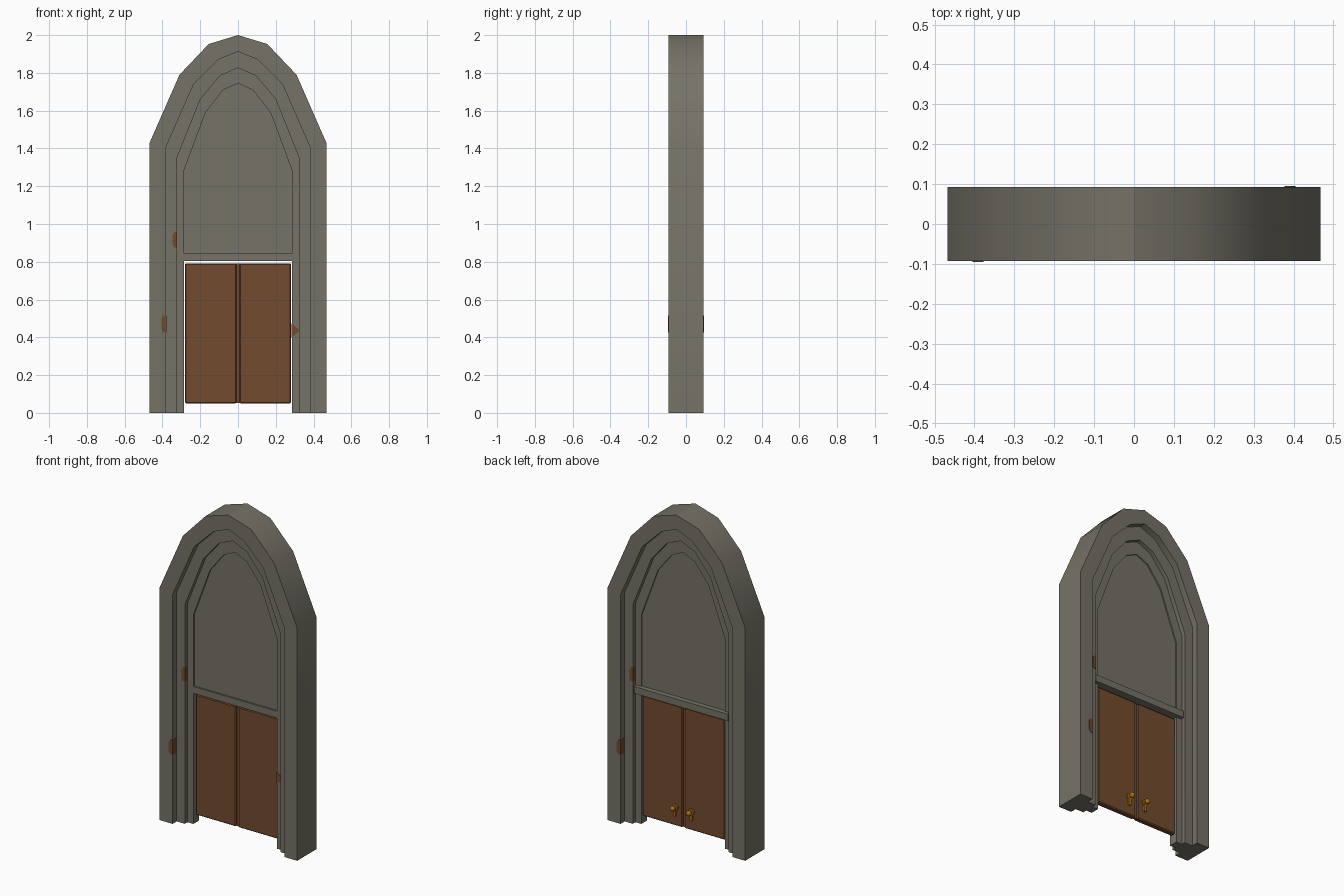
import bpy, bmesh, math
from mathutils import Matrix

if "Cube" in bpy.data.objects:
    bpy.data.objects.remove(bpy.data.objects["Cube"])


def material(name, rgb):
    m = bpy.data.materials.new(name)
    m.diffuse_color = (*rgb, 1)
    m.use_nodes = True
    m.node_tree.nodes["Principled BSDF"].inputs["Base Color"].default_value = m.diffuse_color
    return m


STONE = material("grey_stone", (0.181, 0.168, 0.138))
WOOD = material("brown_wood", (0.171, 0.069, 0.027))
BRASS = material("old_brass", (0.402, 0.156, 0.010))


def finish(name, bm, mat):
    bmesh.ops.recalc_face_normals(bm, faces=bm.faces[:])
    me = bpy.data.meshes.new(name)
    bm.to_mesh(me)
    bm.free()
    me.materials.append(mat)
    ob = bpy.data.objects.new(name, me)
    bpy.context.collection.objects.link(ob)
    return ob


def smooth(ob, deg):
    bpy.ops.object.select_all(action='DESELECT')
    ob.select_set(True)
    bpy.context.view_layer.objects.active = ob
    bpy.ops.object.shade_smooth_by_angle(angle=math.radians(deg))


def prism(name, pts, y0, y1, mat):
    """Extrude an x-z outline from y0 to y1."""
    bm = bmesh.new()
    f = bm.faces.new([bm.verts.new((x, y0, z)) for x, z in pts])
    r = bmesh.ops.extrude_face_region(bm, geom=[f])
    vs = [v for v in r["geom"] if isinstance(v, bmesh.types.BMVert)]
    bmesh.ops.translate(bm, verts=vs, vec=(0, y1 - y0, 0))
    return finish(name, bm, mat)


def box(name, x0, x1, y0, y1, z0, z1, mat, bevel=0):
    ob = prism(name, [(x0, z0), (x1, z0), (x1, z1), (x0, z1)], y0, y1, mat)
    if bevel:
        b = ob.modifiers.new("bevel", 'BEVEL')
        b.width, b.segments = bevel, 1
    return ob


def arch(half, bottom=0.0):
    """Full pointed arch outline from the right half (foot to crown)."""
    side = [(half[0][0], bottom)] + half
    return [(-x, z) for x, z in side] + [(x, z) for x, z in reversed(side[:-1])]


def ring(name, outer, inner, d):
    """Arched band between two outlines, reaching y = -d to d."""
    bm = bmesh.new()
    n = len(outer)
    loops = [[bm.verts.new((x, y, z)) for x, z in o]
             for o, y in ((outer, -d), (outer, d), (inner, d), (inner, -d))]
    for k in range(4):
        a, b = loops[k], loops[(k + 1) % 4]
        for i in range(n - 1):
            bm.faces.new((a[i], a[i + 1], b[i + 1], b[i]))
    for i in (0, n - 1):
        bm.faces.new([l[i] for l in loops])
    smooth(finish(name, bm, STONE), 33)


# Stepped stone arch
HALVES = [
    [(0.468, 1.43), (0.31, 1.79), (0.155, 1.953), (0, 2.0)],
    [(0.38, 1.41), (0.235, 1.74), (0.105, 1.87), (0, 1.913)],
    [(0.325, 1.345), (0.20, 1.66), (0.095, 1.785), (0, 1.826)],
    [(0.285, 1.285), (0.172, 1.59), (0.078, 1.71), (0, 1.745)],
]
outlines = [arch(h) for h in HALVES]
for i, (name, d) in enumerate((("outer_arch", 0.093), ("middle_arch", 0.053),
                               ("inner_arch", 0.027))):
    ring(name, outlines[i], outlines[i + 1], d)

# Blind panel above the doors, and the lintel under it
prism("arch_panel", arch(HALVES[3], 0.82), -0.017, 0.019, STONE)
box("lintel", -0.286, 0.286, -0.027, 0.03, 0.803, 0.845, STONE)
box("lintel_back_ledge", -0.32, 0.32, 0.015, 0.05, 0.803, 0.845, STONE)

# Double doors with a recessed centre strip
for s, side in ((-1, "left"), (1, "right")):
    x0, x1 = sorted((s * 0.008, s * 0.281))
    box(side + "_door", x0, x1, -0.01, 0.024, 0.05, 0.792, WOOD, 0.006)
    # Round knob on a plate with a drop handle, back side only
    bm = bmesh.new()
    rot = Matrix.Rotation(math.pi / 2, 4, 'X')
    for r, depth, y in ((0.02, 0.008, 0.027), (0.008, 0.02, 0.036)):
        bmesh.ops.create_cone(bm, cap_ends=True, segments=12, radius1=r, radius2=r,
                              depth=depth,
                              matrix=Matrix.Translation((s * 0.055, y, 0.165)) @ rot)
    bmesh.ops.create_uvsphere(bm, u_segments=12, v_segments=8, radius=0.016,
                              matrix=Matrix.Translation((s * 0.055, 0.052, 0.165)))
    bmesh.ops.create_cube(bm, size=1, matrix=Matrix.Translation((s * 0.055, 0.028, 0.135))
                          @ Matrix.Diagonal((0.016, 0.010, 0.05, 1)))
    smooth(finish(side + "_door_knob", bm, BRASS), 40)
box("door_centre_strip", -0.012, 0.012, 0.0, 0.014, 0.052, 0.79, WOOD)


# Brown chips on the arch corners, wrapping from face to reveal
def chip(name, edge, z, w, h, face, reveal, sx, sy, tip=False):
    e = 0.002
    if tip:
        pts = [(-e, -h), (w, -h * 0.2), (w, h * 0.1), (-e, h)]
    else:
        pts = [(-e, -h), (w * 0.6, -h), (w, -h * 0.6), (w, h * 0.6), (w * 0.6, h), (-e, h)]
    prism(name, [(sx * (edge + x), z + dz) for x, dz in pts],
          sy * (face + e), sy * reveal, WOOD)


for sx, sy, tag in ((-1, -1, "front"), (1, 1, "back")):
    chip(tag + "_upper_chip", 0.325, 0.917, 0.021, 0.041, 0.053, 0.03, sx, sy)
    chip(tag + "_lower_chip", 0.38, 0.471, 0.025, 0.045, 0.093, 0.06, sx, sy)
chip("front_side_chip", 0.285, 0.437, 0.037, 0.038, 0.027, 0.012, 1, -1, True)
